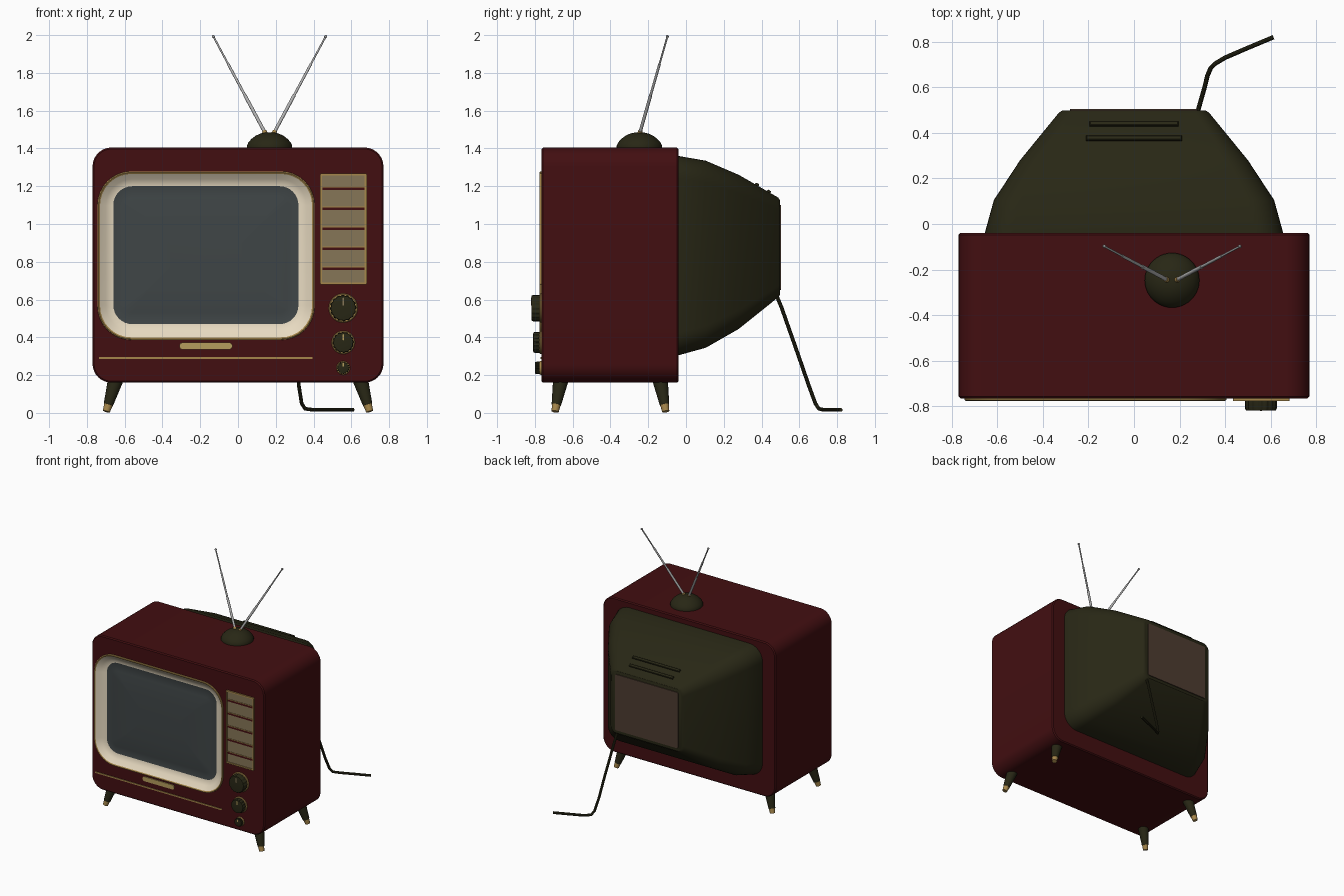
import bpy, bmesh, math
from mathutils import Vector

if "Cube" in bpy.data.objects:
    bpy.data.objects.remove(bpy.data.objects["Cube"])

def mat(name, r, g, b):
    m = bpy.data.materials.new(name)
    m.diffuse_color = (r, g, b, 1)
    m.use_nodes = True
    m.node_tree.nodes["Principled BSDF"].inputs["Base Color"].default_value = m.diffuse_color
    return m

MAROON = mat("maroon", 0.055, 0.0045, 0.0055)
DARK = mat("dark_olive", 0.021, 0.020, 0.0075)
CREAM = mat("cream", 0.80, 0.70, 0.53)
SCREEN = mat("screen_grey", 0.050, 0.060, 0.062)
GOLD = mat("gold", 0.38, 0.24, 0.07)
BRASS = mat("pale_brass", 0.46, 0.34, 0.11)
CLOTH = mat("grille_tan", 0.24, 0.18, 0.095)
BROWN = mat("back_brown", 0.075, 0.045, 0.030)
SILVER = mat("silver", 0.45, 0.45, 0.45)


def loft(name, rings, mats):
    """Closed solid skinned through rings of equal point count; one material per span."""
    if not isinstance(mats, list):
        mats = [mats] * (len(rings) - 1)
    slots = list(dict.fromkeys(mats))
    bm = bmesh.new()
    vs = [[bm.verts.new(p) for p in ring] for ring in rings]
    n = len(vs[0])
    for k, m in enumerate(mats):
        for i in range(n):
            j = (i + 1) % n
            f = bm.faces.new((vs[k][i], vs[k][j], vs[k + 1][j], vs[k + 1][i]))
            f.material_index = slots.index(m)
    bm.faces.new(vs[0][::-1]).material_index = slots.index(mats[0])
    bm.faces.new(vs[-1]).material_index = slots.index(mats[-1])
    bmesh.ops.recalc_face_normals(bm, faces=bm.faces)
    for f in bm.faces:
        f.smooth = True
    for e in bm.edges:
        e.smooth = e.calc_face_angle(0) < math.radians(32)
    me = bpy.data.meshes.new(name)
    bm.to_mesh(me)
    bm.free()
    for m in slots:
        me.materials.append(m)
    ob = bpy.data.objects.new(name, me)
    bpy.context.collection.objects.link(ob)
    return ob


def rrect(x0, x1, z0, z1, r, y, inset=0, seg=8):
    """Rounded rectangle ring in a plane of constant y."""
    x0, x1, z0, z1 = x0 + inset, x1 - inset, z0 + inset, z1 - inset
    r = max(r - inset, 0.002)
    pts = []
    for q, (cx, cz) in enumerate([(x1 - r, z1 - r), (x0 + r, z1 - r), (x0 + r, z0 + r), (x1 - r, z0 + r)]):
        for i in range(seg + 1):
            a = math.pi / 2 * (q + i / seg)
            pts.append((cx + r * math.cos(a), y, cz + r * math.sin(a)))
    return pts


def plate(name, x0, x1, z0, z1, y0, y1, m, r=0.002, seg=1):
    return loft(name, [rrect(x0, x1, z0, z1, r, y0, 0, seg), rrect(x0, x1, z0, z1, r, y1, 0, seg)], m)


def disc(cx, cz, r, y, n=48, flute=0.0):
    """Circle facing front, optionally fluted."""
    pts = []
    for i in range(n):
        a, rr = 2 * math.pi * i / n, r - (flute if i % 4 > 1 else 0)
        pts.append((cx + rr * math.cos(a), y, cz + rr * math.sin(a)))
    return pts


def tube(name, pts, radii, mats, n=12):
    """Round tube along a path."""
    pts = [Vector(p) for p in pts]
    rings = []
    u = None
    for i, p in enumerate(pts):
        t = (pts[min(i + 1, len(pts) - 1)] - pts[max(i - 1, 0)]).normalized()
        u = (u or Vector((1, 0.3, 0.1)))
        u = (u - t * u.dot(t)).normalized()
        v = t.cross(u)
        rings.append([p + radii[i] * (math.cos(a) * u + math.sin(a) * v)
                      for a in (2 * math.pi * k / n for k in range(n))])
    return loft(name, rings, mats)


# cabinet with a shallow screen recess
CAB = (-0.77, 0.77, 0.16, 1.405, 0.10)
RIM = (-0.745, 0.407, 0.385, 1.28, 0.18)
loft("cabinet", [rrect(*CAB, -0.04, 0.008), rrect(*CAB, -0.048), rrect(*CAB, -0.757),
                 rrect(*CAB, -0.765, 0.008), rrect(*RIM, -0.765, 0.008), rrect(*RIM, -0.70, 0.008)], MAROON)

# gold rim, sloping cream bezel and bulged screen
INN = (-0.66, 0.32, 0.47, 1.20, 0.10)
MID = (-0.70, 0.361, 0.431, 1.238, 0.14)
loft("screen_surround", [rrect(*RIM, -0.715, 0.004), rrect(*RIM, -0.760), rrect(*RIM, -0.773, 0.002),
                         rrect(*RIM, -0.776, 0.007), rrect(*RIM, -0.771, 0.015), rrect(*MID, -0.745),
                         rrect(*INN, -0.728), rrect(*INN, -0.736, 0.06), rrect(*INN, -0.742, 0.18),
                         rrect(*INN, -0.744, 0.30)],
     [GOLD] * 4 + [CREAM] * 2 + [SCREEN] * 3)

# speaker grille: gold frame, cloth, dark gaps with thin gold bars
G = (0.435, 0.682, 0.68, 1.267, 0.006)
loft("speaker_grille", [rrect(*G, -0.75), rrect(*G, -0.776), rrect(*G, -0.776, 0.011),
                        rrect(*G, -0.769, 0.011), rrect(*G, -0.769, 0.02)],
     [GOLD] * 3 + [CLOTH])
for i in range(5):
    z = 1.187 - 0.1055 * i
    plate("grille_gap", 0.447, 0.670, z - 0.008, z + 0.006, -0.766, -0.772, MAROON)
    plate("grille_bar", 0.447, 0.670, z + 0.006, z + 0.011, -0.766, -0.773, GOLD)

# knobs with gold rings and pointers
for name, z, r, y, m in [("large_knob", 0.555, 0.070, -0.82, CLOTH), ("middle_knob", 0.373, 0.056, -0.81, BRASS),
                         ("small_knob", 0.238, 0.033, -0.80, BRASS)]:
    x = 0.557
    loft(name + "_ring", [disc(x, z, r * 1.1, -0.755), disc(x, z, r * 1.1, -0.771), disc(x, z, r * 1.04, -0.775)], GOLD)
    loft(name, [disc(x, z, r, -0.76, 64, 0.004), disc(x, z, r, y + 0.010, 64, 0.004),
                disc(x, z, r * 0.93, y + 0.002, 64, 0.002), disc(x, z, r * 0.82, y + 0.001, 64)], DARK)
    plate(name + "_pointer", x - 0.004, x + 0.004, z + 0.2 * r, z + 0.78 * r, y + 0.004, y, m)

# front trim
plate("name_plate", -0.31, -0.03, 0.336, 0.372, -0.76, -0.773, BRASS, 0.016, 4)
plate("trim_strip", -0.737, 0.395, 0.284, 0.295, -0.76, -0.770, GOLD)

# tapering rear housing
loft("rear_housing", [rrect(-w, w, a, b, r, y) for w, a, b, r, y in [
    (0.655, 0.305, 1.36, 0.12, -0.06), (0.655, 0.305, 1.36, 0.12, -0.04), (0.615, 0.345, 1.335, 0.115, 0.105),
    (0.50, 0.445, 1.26, 0.10, 0.28), (0.33, 0.612, 1.14, 0.06, 0.488), (0.315, 0.626, 1.126, 0.05, 0.498)]], DARK)
plate("back_panel", -0.28, 0.28, 0.65, 1.10, 0.49, 0.504, BROWN, 0.01, 3)

# raised vent ribs on the housing's upper slope
d, nrm = Vector((0, 0.868, -0.496)), Vector((0, 0.496, 0.868))
for y, z, l in [(0.375, 1.206, 0.21), (0.438, 1.169, 0.195)]:
    c = Vector((0, y, z))
    loft("vent_rib", [[c + nrm * h + Vector((sx * (l - e), 0, 0)) + d * sd * (0.011 - e)
                       for sx, sd in [(-1, -1), (1, -1), (1, 1), (-1, 1)]]
                      for h, e in [(-0.012, 0), (0.007, 0), (0.010, 0.003)]], DARK)

# splayed legs with gold tips
for sx in (-1, 1):
    for name, yt, yb in [("front_leg", -0.663, -0.693), ("rear_leg", -0.137, -0.107)]:
        top, bot = Vector((sx * 0.648, yt, 0.175)), Vector((sx * 0.697, yb, 0.007))
        mid = top.lerp(bot, 0.79)
        tube(name, [top, mid, mid, bot], [0.041, 0.025, 0.023, 0.019], [DARK, GOLD, GOLD], 20)

# antenna base dome, collars and rods
AX, AY = 0.167, -0.247
loft("antenna_base", [[(AX + r * math.cos(a), AY + r * math.sin(a), z)
                       for a in (2 * math.pi * i / 40 for i in range(40))]
                      for r, z in [(0.120, 1.40), (0.120, 1.415), (0.112, 1.432), (0.096, 1.450),
                                   (0.074, 1.467), (0.048, 1.479), (0.02, 1.485)]], DARK)
for sx in (-1, 1):
    a, b = Vector((AX + sx * 0.018, AY, 1.472)), Vector((AX + sx * 0.298, -0.098, 1.994))
    tube("antenna_collar", [a, a.lerp(b, 0.04)], [0.013, 0.012], GOLD)
    p = [a, a.lerp(b, 0.4), a.lerp(b, 0.4), a.lerp(b, 0.72), a.lerp(b, 0.72), b]
    tube("antenna_rod", p, [0.009, 0.009, 0.007, 0.007, 0.005, 0.005], SILVER)
    tube("antenna_tip", [b.lerp(a, t) for t in (-0.009, -0.004, 0.004, 0.012, 0.018)],
         [0.003, 0.007, 0.008, 0.007, 0.003], SILVER)

# power cord
tube("power_cord", [(0.278, 0.48, 0.62), (0.283, 0.505, 0.56), (0.31, 0.60, 0.29), (0.322, 0.65, 0.145),
                    (0.337, 0.685, 0.05), (0.355, 0.703, 0.022), (0.40, 0.73, 0.016), (0.50, 0.773, 0.016),
                    (0.612, 0.82, 0.016)], [0.010] * 9, DARK, 10)
